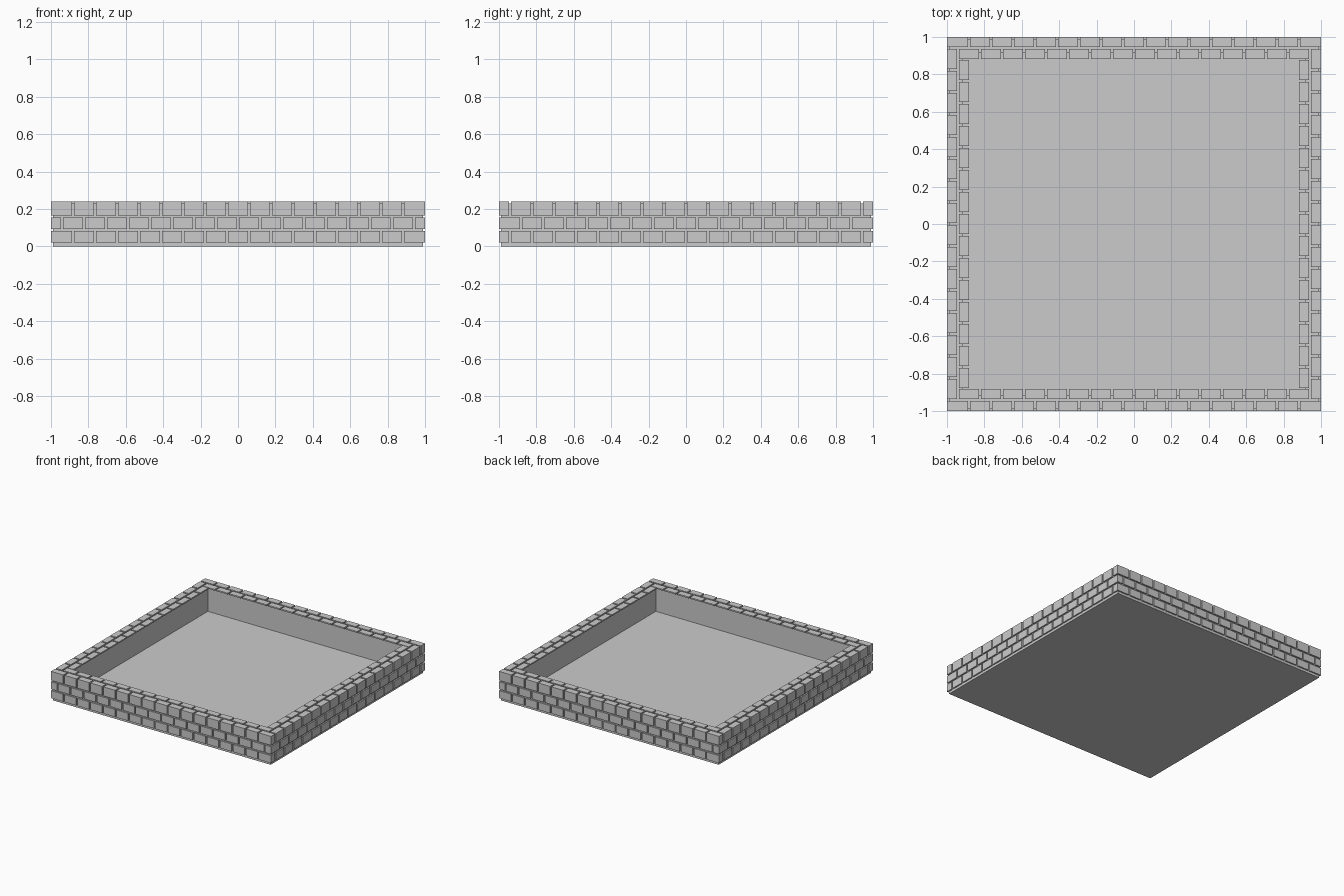
import bpy, bmesh
from mathutils import Matrix, Vector

if "Cube" in bpy.data.objects:
    bpy.data.objects.remove(bpy.data.objects["Cube"], do_unlink=True)

PITCH = 2 / 17        # brick length plus one joint
HALF = PITCH / 2      # depth of one ring of bricks
GAP = 0.012           # mortar joint
CORE = 0.989          # half width of the mortar core
INNER = 1 - 2 * HALF  # half width of the basin
CORE_TOP = 0.229
FLOOR = 0.025
TOP = 0.24

stone = bpy.data.materials.new("grey_stone")
stone.use_nodes = True
colour = (0.6, 0.6, 0.6, 1)
stone.diffuse_color = colour
stone.node_tree.nodes["Principled BSDF"].inputs["Base Color"].default_value = colour


def finish(name, bm):
    mesh = bpy.data.meshes.new(name)
    bm.to_mesh(mesh)
    bm.free()
    mesh.materials.append(stone)
    obj = bpy.data.objects.new(name, mesh)
    bpy.context.collection.objects.link(obj)


def add_box(bm, low, high):
    low, high = Vector(low), Vector(high)
    matrix = Matrix.Translation((low + high) / 2) @ Matrix.Diagonal((*(high - low), 1))
    bmesh.ops.create_cube(bm, size=1, matrix=matrix)


def add_row(bm, along_x, side, count, near, far, z0, z1):
    """Straight row of bricks on one side, between two distances from the centre."""
    end = count * PITCH / 2
    d0, d1 = sorted((side * near, side * far))
    for i in range(count):
        # joints open between bricks, row ends flush with the outer face
        a = -end + i * PITCH + (GAP / 2 if i or end < 0.99 else 0)
        b = -end + (i + 1) * PITCH - (GAP / 2 if i < count - 1 or end < 0.99 else 0)
        if along_x:
            add_box(bm, (a, d0, z0), (b, d1, z1))
        else:
            add_box(bm, (d0, a, z0), (d1, b, z1))


def add_course(name, x_count, y_count, near, far, z0, z1):
    bm = bmesh.new()
    for side in (-1, 1):
        add_row(bm, True, side, x_count, near, far, z0, z1)
        add_row(bm, False, side, y_count, near, far, z0, z1)
    finish(name, bm)


# Mortar core: a block with its top sunk into a square basin
bm = bmesh.new()
add_box(bm, (-CORE, -CORE, 0), (CORE, CORE, CORE_TOP))
bm.normal_update()
top = max(bm.faces, key=lambda f: f.calc_center_median().z)
bmesh.ops.inset_region(bm, faces=[top], thickness=CORE - INNER)
basin = bmesh.ops.extrude_discrete_faces(bm, faces=[top])["faces"][0]
bmesh.ops.translate(bm, verts=basin.verts, vec=(0, 0, FLOOR - CORE_TOP))
bmesh.ops.recalc_face_normals(bm, faces=bm.faces)
finish("mortar_basin", bm)

# Outer courses, with the corner bricks alternating between the walls
outer_near = 1 - HALF + GAP / 2
add_course("bottom_course", 17, 16, outer_near, 1, 0.02, 0.082)
add_course("middle_course", 16, 17, outer_near, 1, 0.094, 0.155)
add_course("top_course", 17, 16, outer_near, 1, 0.166, TOP)

# Inner ring of capping bricks, flush with the basin wall
add_course("inner_capping", 16, 15, INNER, 1 - HALF - GAP / 2, CORE_TOP, TOP)
